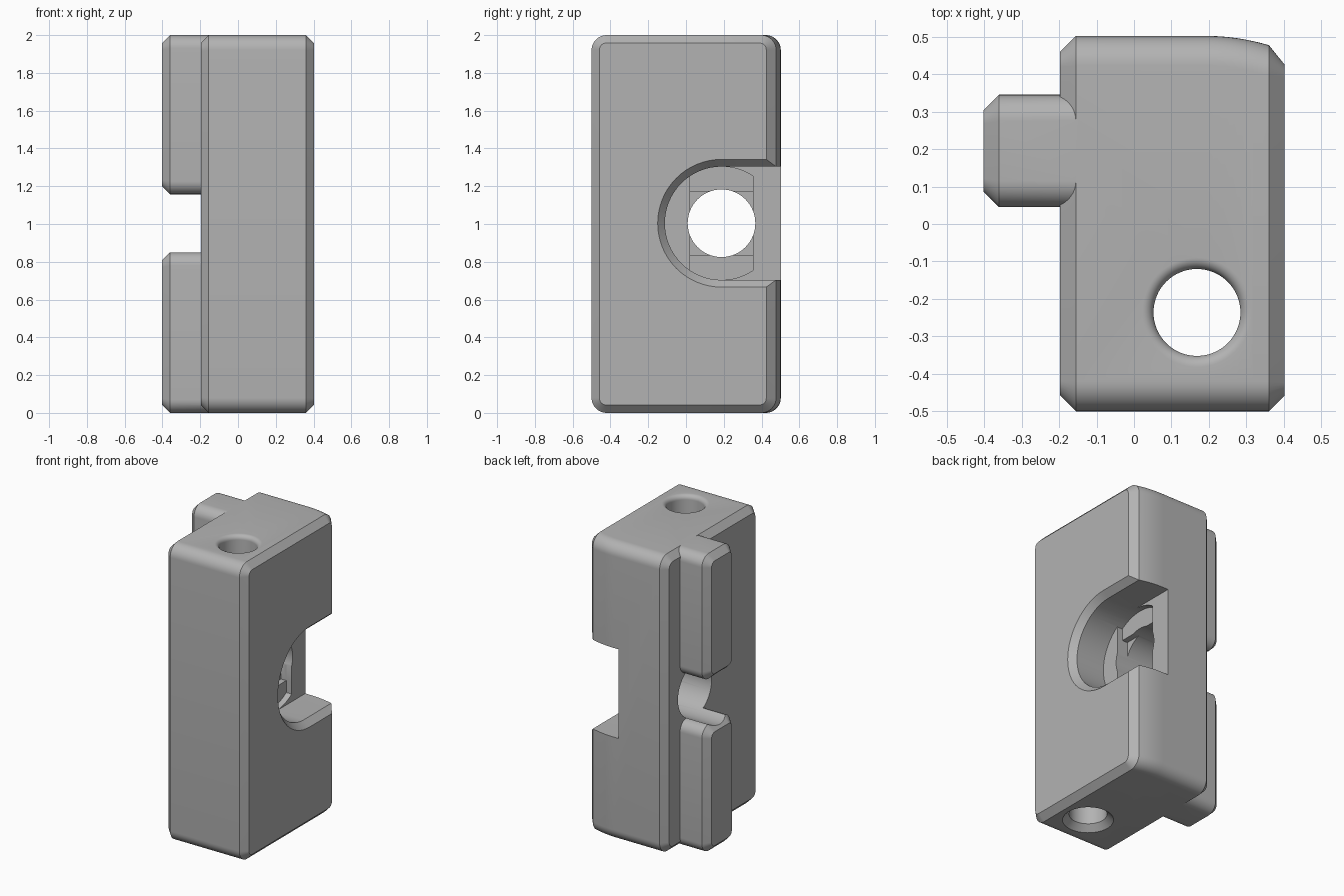
import bpy, bmesh, math

if "Cube" in bpy.data.objects:
    bpy.data.objects.remove(bpy.data.objects["Cube"])

grey = bpy.data.materials.new("grey plastic")
grey.diffuse_color = (0.45, 0.45, 0.45, 1)
grey.use_nodes = True
grey.node_tree.nodes["Principled BSDF"].inputs["Base Color"].default_value = grey.diffuse_color


def loft(name, rings, cutter=False):
    """Skin a list of equal-length closed rings and cap both ends."""
    bm = bmesh.new()
    loops = [[bm.verts.new(p) for p in ring] for ring in rings]
    n = len(loops[0])
    for a, b in zip(loops, loops[1:]):
        for i in range(n):
            j = (i + 1) % n
            bm.faces.new((a[i], a[j], b[j], b[i]))
    bm.faces.new(loops[0])
    bm.faces.new(loops[-1])
    bmesh.ops.recalc_face_normals(bm, faces=bm.faces)
    mesh = bpy.data.meshes.new(name)
    bm.to_mesh(mesh)
    bm.free()
    mesh.materials.append(grey)
    obj = bpy.data.objects.new(name, mesh)
    bpy.context.collection.objects.link(obj)
    obj.hide_render = cutter
    return obj


def rounded(x, y0, y1, z0, z1, r, steps=10):
    """Rounded rectangle in the plane at x."""
    pts = []
    corners = ((y1 - r, z1 - r), (y0 + r, z1 - r), (y0 + r, z0 + r), (y1 - r, z0 + r))
    for k, (cy, cz) in enumerate(corners):
        for i in range(steps + 1):
            a = math.pi / 2 * (k + i / steps)
            pts.append((x, cy + r * math.cos(a), cz + r * math.sin(a)))
    return pts


def box(name, x0, x1, y0, y1, z0, z1):
    return loft(name, [[(x, y0, z0), (x, y1, z0), (x, y1, z1), (x, y0, z1)]
                       for x in (x0, x1)], True)


def circle(c, r, axis, t, n=64):
    pts = []
    for i in range(n):
        a = 2 * math.pi * i / n
        u, v = c[0] + r * math.cos(a), c[1] + r * math.sin(a)
        pts.append((t, u, v) if axis == "x" else (u, v, t))
    return pts


# Main block: chamfered sides, slightly bowed back
C = 0.042
rings = [rounded(-0.197, -0.5 + C, 0.502 - C, C, 2 - C, 0.04),
         rounded(-0.155, -0.5, 0.502, 0, 2, 0.08)]
for i in range(9):
    x = 0.19 + 0.17 * i / 8
    rings.append(rounded(x, -0.5, 0.502 - (x - 0.19) ** 2 / 1.16, 0, 2, 0.08))
rings.append(rounded(0.402, -0.5 + C, 0.425, C, 2 - C, 0.035))
body = loft("block", rings)

# Two guide tabs on the left side
tabs = [loft("guide_tab", [
    rounded(-0.402, 0.045 + C, 0.345 - C, z0 + C, z1 - C, 0.035),
    rounded(-0.36, 0.045, 0.345, z0, z1, 0.07),
    rounded(-0.15, 0.045, 0.345, z0, z1, 0.07)], True)
    for z0, z1 in ((0, 0.85), (1.157, 2))]

# Round-ended side pocket, open to the back, with chamfered rim
CY, CZ = 0.188, 1.004


def pocket_ring(x, r):
    arc = [math.pi * (0.5 + i / 32) for i in range(33)]
    return ([(x, 0.7, CZ + r)]
            + [(x, CY + r * math.cos(a), CZ + r * math.sin(a)) for a in arc]
            + [(x, 0.7, CZ - r)])


pocket = loft("pocket_cutter", [pocket_ring(0.15, 0.3), pocket_ring(0.36, 0.3),
                                pocket_ring(0.402, 0.338), pocket_ring(0.45, 0.381)], True)

# Stepped recess in the pocket floor: tall slot, then square
slot = loft("slot_cutter", [
    [(x, y, CZ + s * math.sqrt(0.3 ** 2 - (y - CY) ** 2))
     for s in (1, -1)
     for y in [CY + s * (-0.168 + 0.336 * i / 16) for i in range(17)]]
    for x in (0.11, 0.2)], True)
square = box("square_cutter", 0.07, 0.2, CY - 0.168, CY + 0.168, CZ - 0.168, CZ + 0.168)

# Cross hole running sideways through the block
cross = loft("cross_hole_cutter",
             [circle((CY, CZ), 0.179, "x", x) for x in (-0.5, 0.2)], True)

# Vertical hole: rounded rim on top, chamfered rim below
R = 0.116
profile = [(-0.05, R + 0.09), (0.04, R)]
F = 0.03
for i in range(9):
    a = math.pi / 2 * i / 8
    profile.append((2 - F + F * math.sin(a), R + F * (1 - math.cos(a))))
profile.append((2.05, R + F))
bore = loft("vertical_hole_cutter",
            [circle((0.168, -0.236), r, "z", z) for z, r in profile], True)

# Combine everything into one solid
for op, tools in (("UNION", tabs), ("DIFFERENCE", (pocket, slot, square, cross, bore))):
    for tool in tools:
        mod = body.modifiers.new(tool.name, "BOOLEAN")
        mod.operation, mod.solver, mod.object = op, "EXACT", tool

bpy.context.view_layer.update()
result = bpy.data.meshes.new_from_object(body.evaluated_get(bpy.context.evaluated_depsgraph_get()))
body.modifiers.clear()
body.data = result
for tool in (*tabs, pocket, slot, square, cross, bore):
    bpy.data.objects.remove(tool)

bpy.context.view_layer.objects.active = body
body.select_set(True)
bpy.ops.object.shade_smooth_by_angle(angle=math.radians(25))
